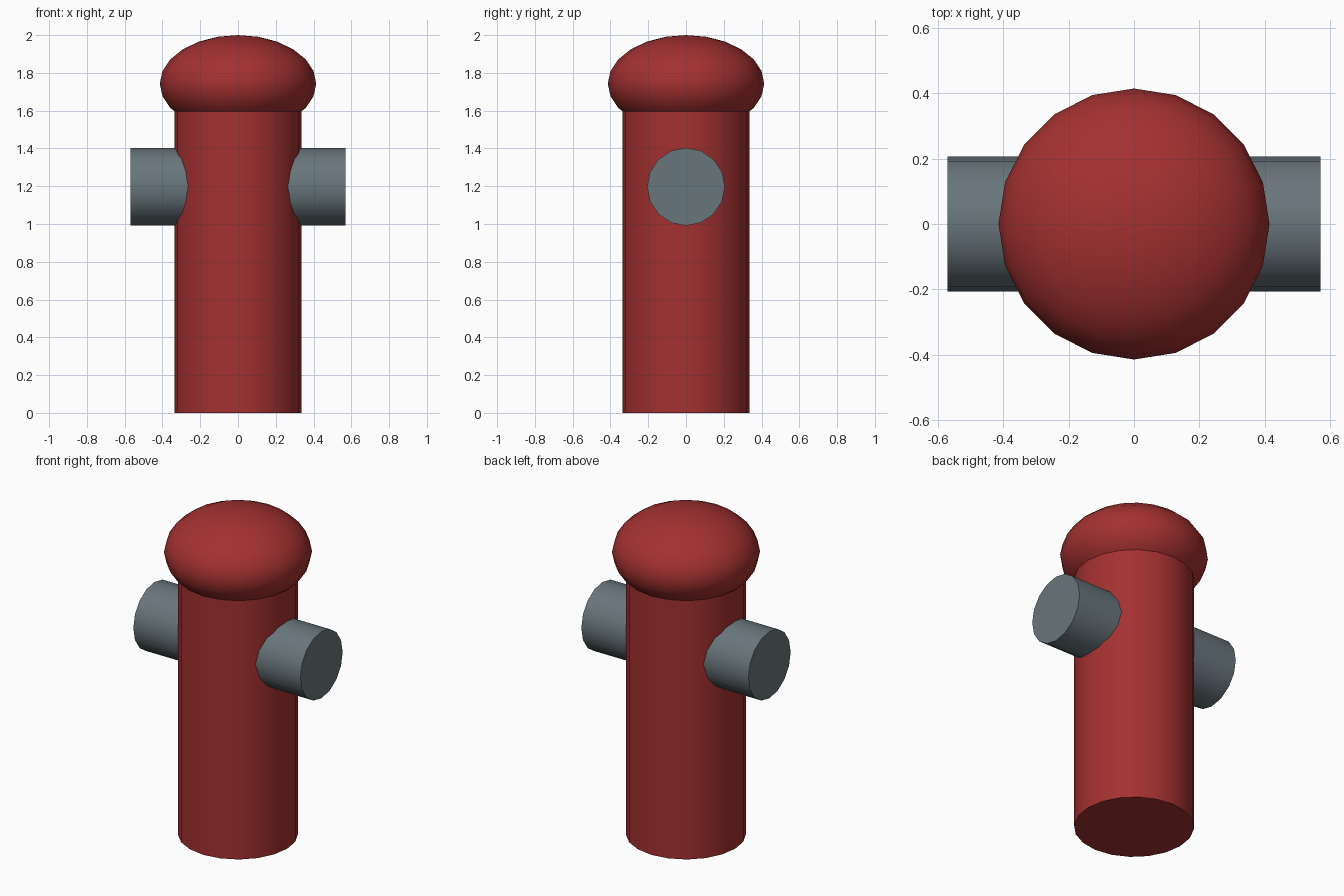
import bpy
import math

cube = bpy.data.objects.get("Cube")
if cube:
    bpy.data.objects.remove(cube, do_unlink=True)


def material(name, rgb):
    mat = bpy.data.materials.new(name)
    mat.use_nodes = True
    color = (*rgb, 1.0)
    mat.diffuse_color = color
    mat.node_tree.nodes["Principled BSDF"].inputs["Base Color"].default_value = color
    return mat


def finish(name, mat):
    obj = bpy.context.object
    obj.name = name
    obj.data.materials.append(mat)
    bpy.ops.object.shade_smooth_by_angle(angle=math.radians(35))
    return obj


red = material("hydrant red", (0.37, 0.03, 0.03))
grey = material("steel grey", (0.14, 0.18, 0.20))

# Main barrel, its top hidden inside the cap
bpy.ops.mesh.primitive_cylinder_add(vertices=20, radius=0.336, depth=1.64, location=(0, 0, 0.82))
finish("barrel", red)

# Flattened domed cap
bpy.ops.mesh.primitive_uv_sphere_add(segments=20, ring_count=12, radius=1, location=(0, 0, 1.743))
bpy.context.object.scale = (0.414, 0.414, 0.257)
bpy.ops.object.transform_apply(location=False, rotation=False, scale=True)
finish("cap", red)

# Side outlets
for side, name in ((1, "left_outlet"), (-1, "right_outlet")):
    bpy.ops.mesh.primitive_cylinder_add(
        vertices=16, radius=0.206, depth=0.47,
        location=(side * 0.335, 0, 1.197), rotation=(0, math.pi / 2, 0))
    finish(name, grey)
